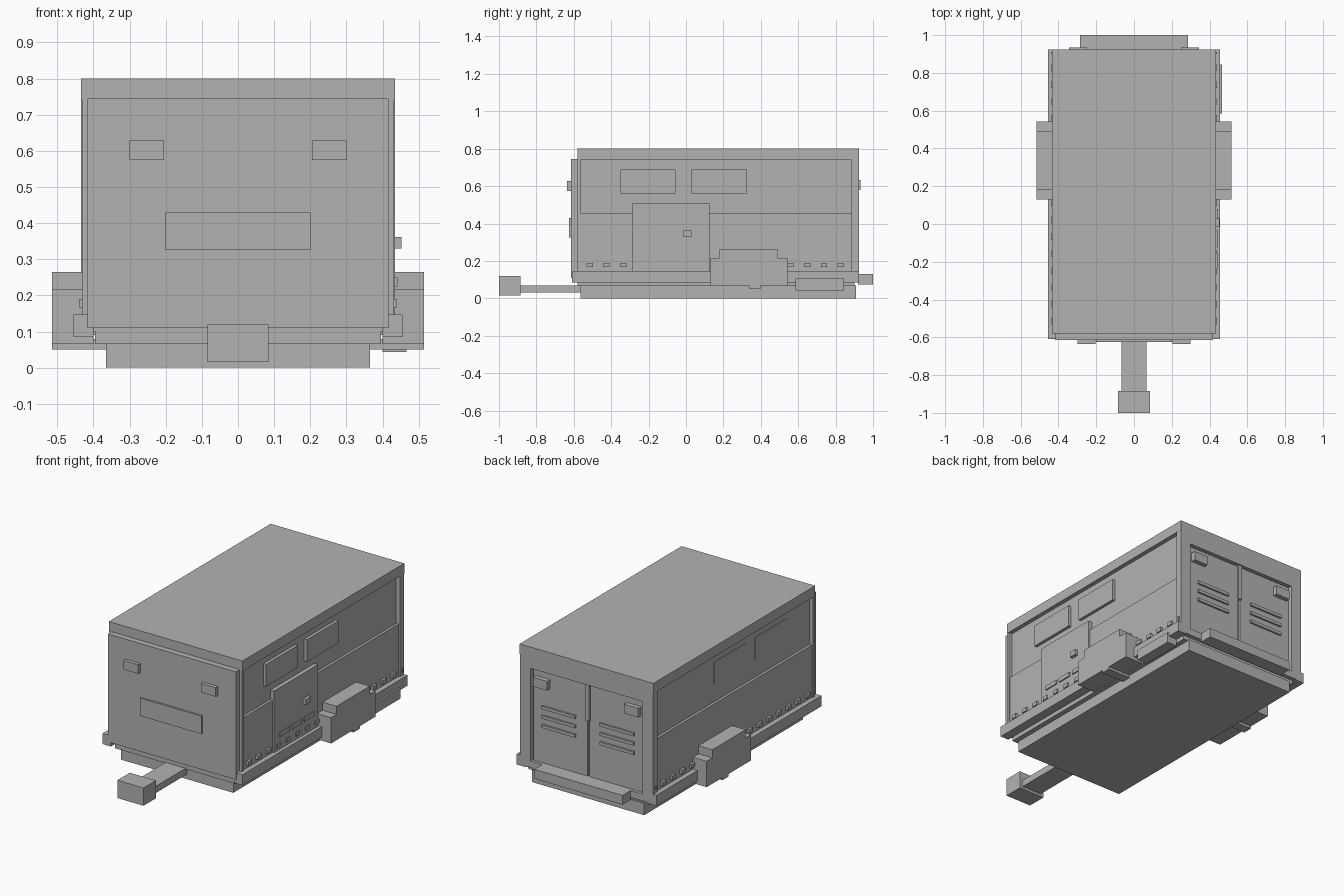
import bpy
import bmesh
from mathutils import Matrix, Vector

cube = bpy.data.objects.get("Cube")
if cube:
    bpy.data.objects.remove(cube, do_unlink=True)

grey = bpy.data.materials.new("plain_grey")
grey.use_nodes = True
colour = (0.45, 0.45, 0.45, 1)
grey.diffuse_color = colour
grey.node_tree.nodes["Principled BSDF"].inputs["Base Color"].default_value = colour


def part(name, *boxes):
    """One object from boxes given as (x0, x1, y0, y1, z0, z1)."""
    bm = bmesh.new()
    for x0, x1, y0, y1, z0, z1 in boxes:
        centre = Vector((x0 + x1, y0 + y1, z0 + z1)) / 2
        size = Matrix.Diagonal((x1 - x0, y1 - y0, z1 - z0, 1))
        bmesh.ops.create_cube(bm, size=1, matrix=Matrix.Translation(centre) @ size)
    mesh = bpy.data.meshes.new(name)
    bm.to_mesh(mesh)
    bm.free()
    mesh.materials.append(grey)
    obj = bpy.data.objects.new(name, mesh)
    bpy.context.collection.objects.link(obj)
    return obj


def pair(name, *boxes):
    """The same part on both sides, mirrored across x."""
    flipped = [(-b[1], -b[0], *b[2:]) for b in boxes]
    return part(name, *boxes, *flipped)


# Chassis and hitch
part("chassis", (-.365, .365, -.565, .91, 0, .07))
part("floor_frame", (-.395, .395, -.58, .9, .065, .11))
part("hitch_bar", (-.065, .065, -.89, -.55, .03, .07))
part("hitch_coupler", (-.085, .085, -1, -.885, .015, .12))

# Body shell
part("body_core", (-.41, .41, -.58, .895, .1, .745))
part("roof", (-.435, .435, -.58, .925, .74, .8))
part("front_panel", (-.417, .417, -.615, -.575, .11, .745))
pair("lower_side_panel", (.4, .425, -.575, .89, .1, .455))
pair("front_post", (.4, .432, -.58, -.565, .1, .745))
pair("rear_post", (.365, .434, .885, .925, .09, .745))
part("rear_header", (-.37, .37, .885, .925, .675, .745))
part("rear_sill", (-.37, .37, .885, .925, .09, .13))
pair("side_rail", (.4, .455, -.61, .925, .085, .147))

# Rivet blocks along each side
spacing = .0895
rivets = []
for i in range(17):
    y = -.515 + i * spacing
    rivets.append((.42, .44, y - .017, min(y + .017, .91), .167, .19))
pair("side_rivets", *rivets)

# Wheel covers and axle
pair("wheel_cover", (.4, .515, .13, .543, .065, .217), (.4, .515, .18, .49, .21, .265))
part("axle", (-.515, .515, .34, .397, .05, .08))

# Side windows, thinner on the right side
for y, label in ((-.35, "front"), (.03, "rear")):
    part(label + "_left_window", (.405, .428, y, y + .295, .56, .69))
    part(label + "_right_window", (-.414, -.405, y, y + .295, .56, .69))

# Side door with handle, vents and step
part("side_door", (.405, .434, -.285, .125, .145, .51))
part("side_door_handle", (.43, .453, -.015, .03, .33, .362))
part("side_door_vents", *[(.43, .441, y, y + .09, .225, .25) for y in (-.24, -.125, -.01)])
part("side_step", (.4, .466, .585, .845, .043, .105))

# Front details
pair("front_lamp", (.205, .3, -.636, -.61, .575, .628))
part("front_plate", (-.2, .2, -.626, -.61, .325, .43))

# Rear doors, vents, lamps, bolt and bumper
pair("rear_door", (.006, .358, .89, .907, .13, .67))
pair("rear_door_vents", *[(.08, .3, .9, .918, z, z + .018) for z in (.34, .395, .45)])
pair("rear_lamp", (.25, .343, .9, .934, .578, .632))
part("rear_door_bolt", (-.012, .012, .89, .918, .46, .675))
part("rear_bumper", (-.287, .287, .92, 1, .075, .13))
